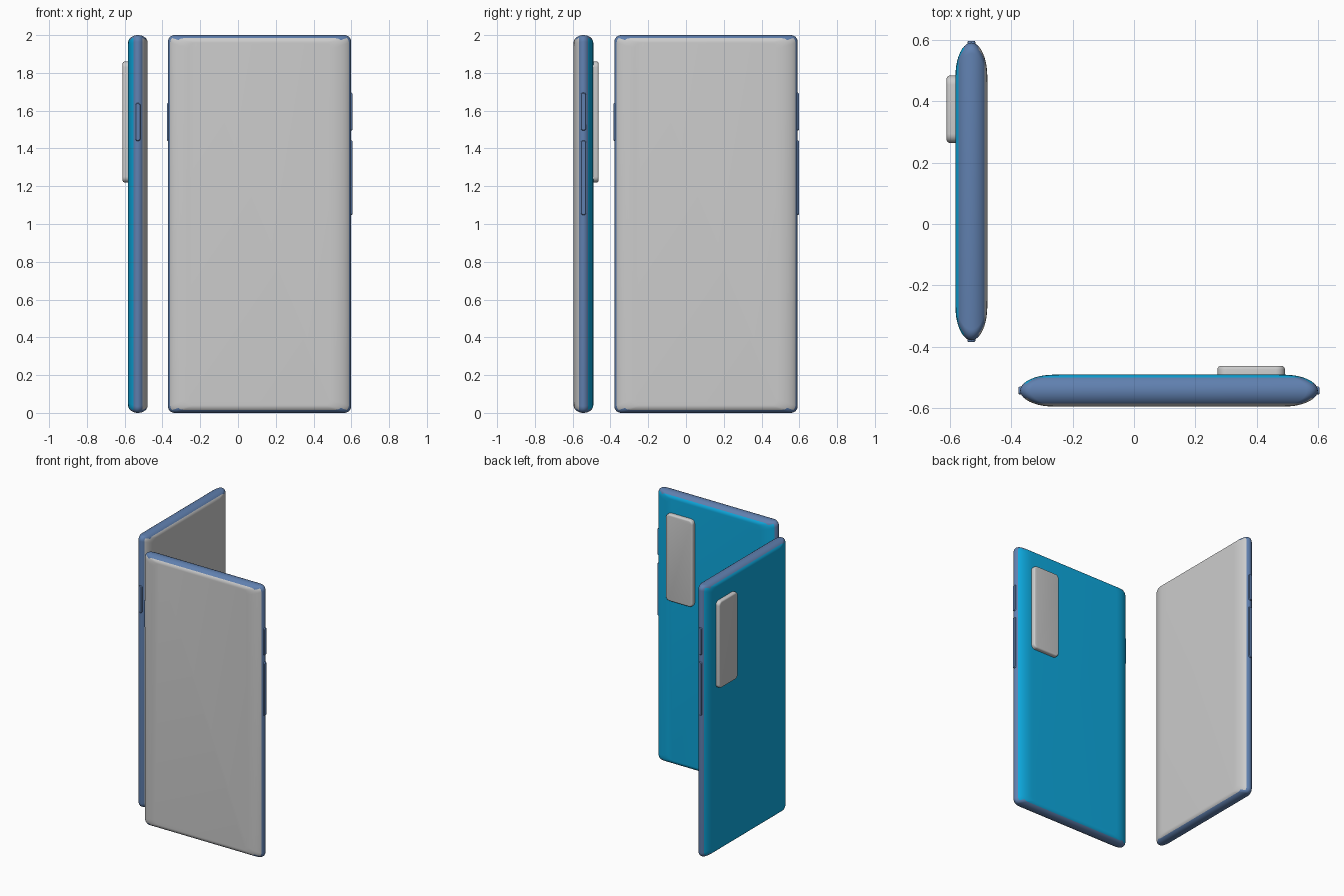
import bpy, bmesh, math
from mathutils import Matrix

if "Cube" in bpy.data.objects:
    bpy.data.objects.remove(bpy.data.objects["Cube"])


def material(name, rgb):
    m = bpy.data.materials.new(name)
    m.diffuse_color = (*rgb, 1)
    m.use_nodes = True
    m.node_tree.nodes["Principled BSDF"].inputs["Base Color"].default_value = m.diffuse_color
    return m


GREY = material("light grey", (0.60, 0.60, 0.60))
BLUE = material("bright blue", (0.004, 0.40, 0.74))
SLATE = material("slate blue", (0.117, 0.216, 0.43))


def rounded_rect(w, h, r, n=6):
    """Outline with half width w, half height h and corner radius r."""
    pts = []
    for k, (sx, sz) in enumerate([(1, 1), (-1, 1), (-1, -1), (1, -1)]):
        for i in range(n + 1):
            a = math.pi / 2 * (k + i / n)
            pts.append((sx * (w - r) + r * math.cos(a), sz * (h - r) + r * math.sin(a)))
    return pts


def loft(name, sections, mats, matrix, rule=None):
    """Skin rounded rectangles (w, h, r, y) stacked along y."""
    bm = bmesh.new()
    rings = [[bm.verts.new((x, y, z)) for x, z in rounded_rect(w, h, r)]
             for w, h, r, y in sections]
    count = len(rings[0])
    for a, b in zip(rings, rings[1:]):
        for i in range(count):
            j = (i + 1) % count
            bm.faces.new((a[i], a[j], b[j], b[i]))
    bm.faces.new(rings[0])
    bm.faces.new(rings[-1])
    bmesh.ops.recalc_face_normals(bm, faces=bm.faces)
    if rule:
        for f in bm.faces:
            f.material_index = rule(f)
    me = bpy.data.meshes.new(name)
    bm.to_mesh(me)
    bm.free()
    for m in mats:
        me.materials.append(m)
    ob = bpy.data.objects.new(name, me)
    bpy.context.collection.objects.link(ob)
    ob.matrix_world = matrix
    bpy.ops.object.select_all(action='DESELECT')
    ob.select_set(True)
    bpy.context.view_layer.objects.active = ob
    bpy.ops.object.shade_smooth_by_angle(angle=math.radians(40))
    return ob


def body_colour(f):
    """Frame band is narrow on the long sides, wide on the two ends."""
    y = f.calc_center_median().y
    limit = 0.0237 if abs(f.normal.x) > abs(f.normal.z) else 0.0421
    if abs(f.normal.y) < 0.999 and abs(y) < limit:
        return 2
    return 0 if y < 0 else 1


def button(name, side, z, half_height, phone):
    place = Matrix.Translation((side * 0.47, 0, z)) @ Matrix.Rotation(-side * math.pi / 2, 4, 'Z')
    secs = [(0.013, half_height, 0.010, 0), (0.013, half_height, 0.010, 0.017),
            (0.010, half_height - 0.003, 0.008, 0.021)]
    loft(name, secs, [SLATE], phone @ place)


def build_phone(prefix, phone):
    # body with curved glass edges
    secs = []
    for k in range(-10, 11):
        a = math.radians(9 * k)
        c = max(math.cos(a), 0.0)
        secs.append((0.375 + 0.11 * c, 0.96 + 0.04 * c, 0.035, 0.052 * math.sin(a)))
    loft(prefix + "_body", secs, [GREY, BLUE, SLATE],
         phone @ Matrix.Translation((0, 0, 1.0)), body_colour)

    # camera plate on the back
    e = 0.012
    secs = [(0.11, 0.32, 0.03, 0.045), (0.11, 0.32, 0.03, 0.081 - e)]
    for i in range(1, 5):
        a = math.pi / 8 * i
        inset = e * (1 - math.cos(a))
        secs.append((0.11 - inset, 0.32 - inset, 0.03 - inset, 0.081 - e + e * math.sin(a)))
    loft(prefix + "_camera_plate", secs, [GREY],
         phone @ Matrix.Translation((0.268, 0, 1.54)))

    # side buttons
    button(prefix + "_power_button", 1, 1.595, 0.10, phone)
    button(prefix + "_volume_button", 1, 1.245, 0.197, phone)
    button(prefix + "_left_button", -1, 1.54, 0.10, phone)


# two phones standing at right angles
build_phone("front_phone", Matrix.Translation((0.114, -0.543, 0)))
build_phone("side_phone", Matrix.Translation((-0.53, 0.106, 0)) @ Matrix.Rotation(math.pi / 2, 4, 'Z'))
